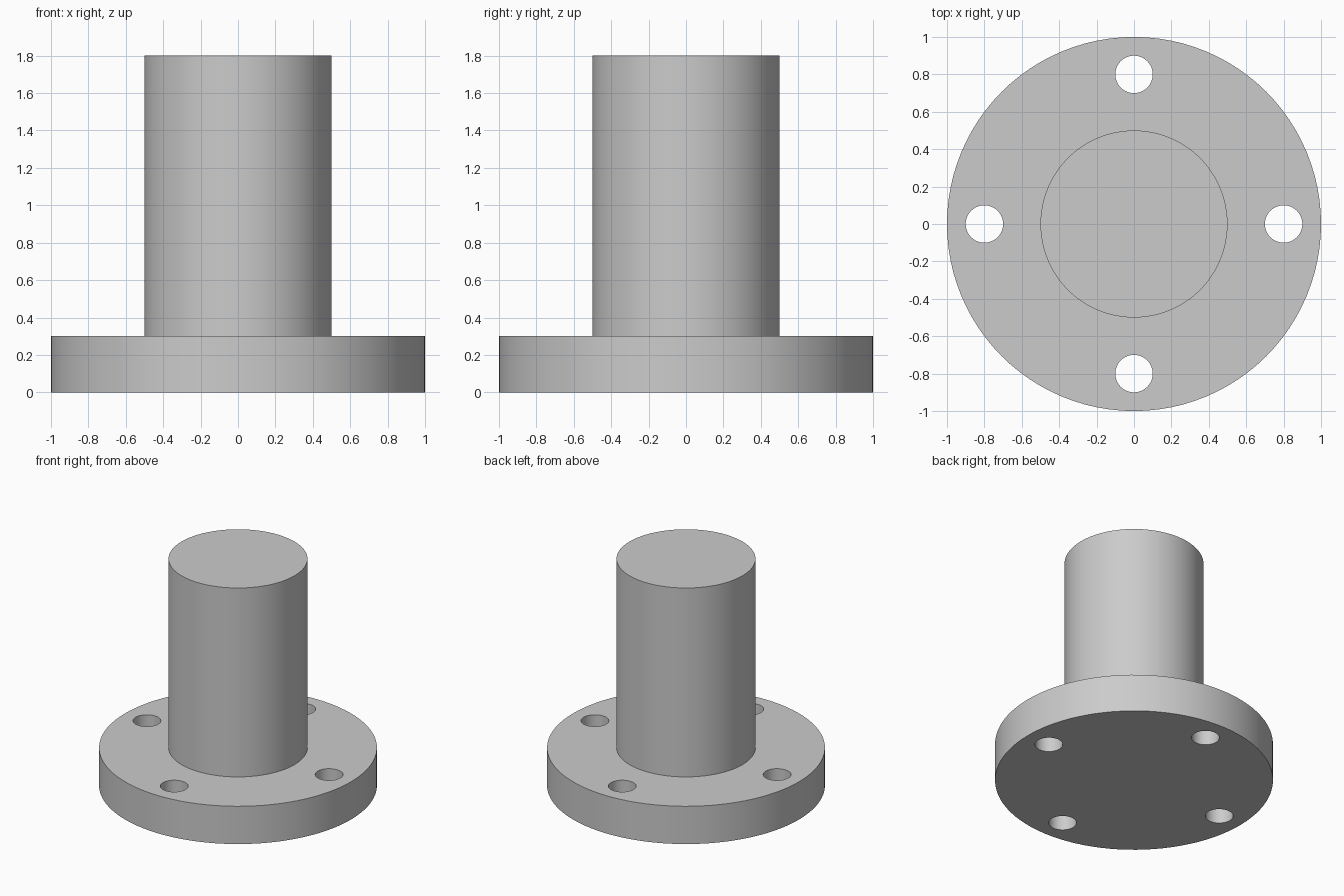
import bpy
from math import cos, sin, pi, radians

cube = bpy.data.objects.get("Cube")
if cube:
    bpy.data.objects.remove(cube, do_unlink=True)

FLANGE_RADIUS, FLANGE_HEIGHT = 1.0, 0.3
SHAFT_RADIUS, TOTAL_HEIGHT = 0.5, 1.8
HOLE_RADIUS, HOLE_CIRCLE, HOLE_COUNT = 0.1, 0.8, 4

# Single grey finish
GREY = (0.6, 0.6, 0.6, 1)
grey = bpy.data.materials.new("plain_grey")
grey.use_nodes = True
grey.diffuse_color = GREY
grey.node_tree.nodes["Principled BSDF"].inputs["Base Color"].default_value = GREY


def cylinder(name, radius, bottom, top, x=0, y=0, sides=96):
    bpy.ops.mesh.primitive_cylinder_add(
        vertices=sides, radius=radius, depth=top - bottom,
        location=(x, y, (bottom + top) / 2))
    obj = bpy.context.object
    obj.name = name
    obj.data.materials.append(grey)
    return obj


def smooth(obj):
    bpy.ops.object.select_all(action="DESELECT")
    obj.select_set(True)
    bpy.context.view_layer.objects.active = obj
    bpy.ops.object.shade_smooth_by_angle(angle=radians(30))


# Round flange with bolt holes drilled right through
flange = cylinder("flange", FLANGE_RADIUS, 0, FLANGE_HEIGHT)
for i in range(HOLE_COUNT):
    a = 2 * pi * i / HOLE_COUNT
    drill = cylinder("bolt_hole_cutter", HOLE_RADIUS, -0.1, FLANGE_HEIGHT + 0.1,
                     HOLE_CIRCLE * cos(a), HOLE_CIRCLE * sin(a), 48)
    cut = flange.modifiers.new("bolt_hole", "BOOLEAN")
    cut.operation = "DIFFERENCE"
    cut.solver = "EXACT"
    cut.object = drill
    bpy.context.view_layer.objects.active = flange
    bpy.ops.object.modifier_apply(modifier=cut.name)
    bpy.data.objects.remove(drill, do_unlink=True)
smooth(flange)

# Solid shaft standing on the flange
shaft = cylinder("shaft", SHAFT_RADIUS, FLANGE_HEIGHT, TOTAL_HEIGHT)
smooth(shaft)
